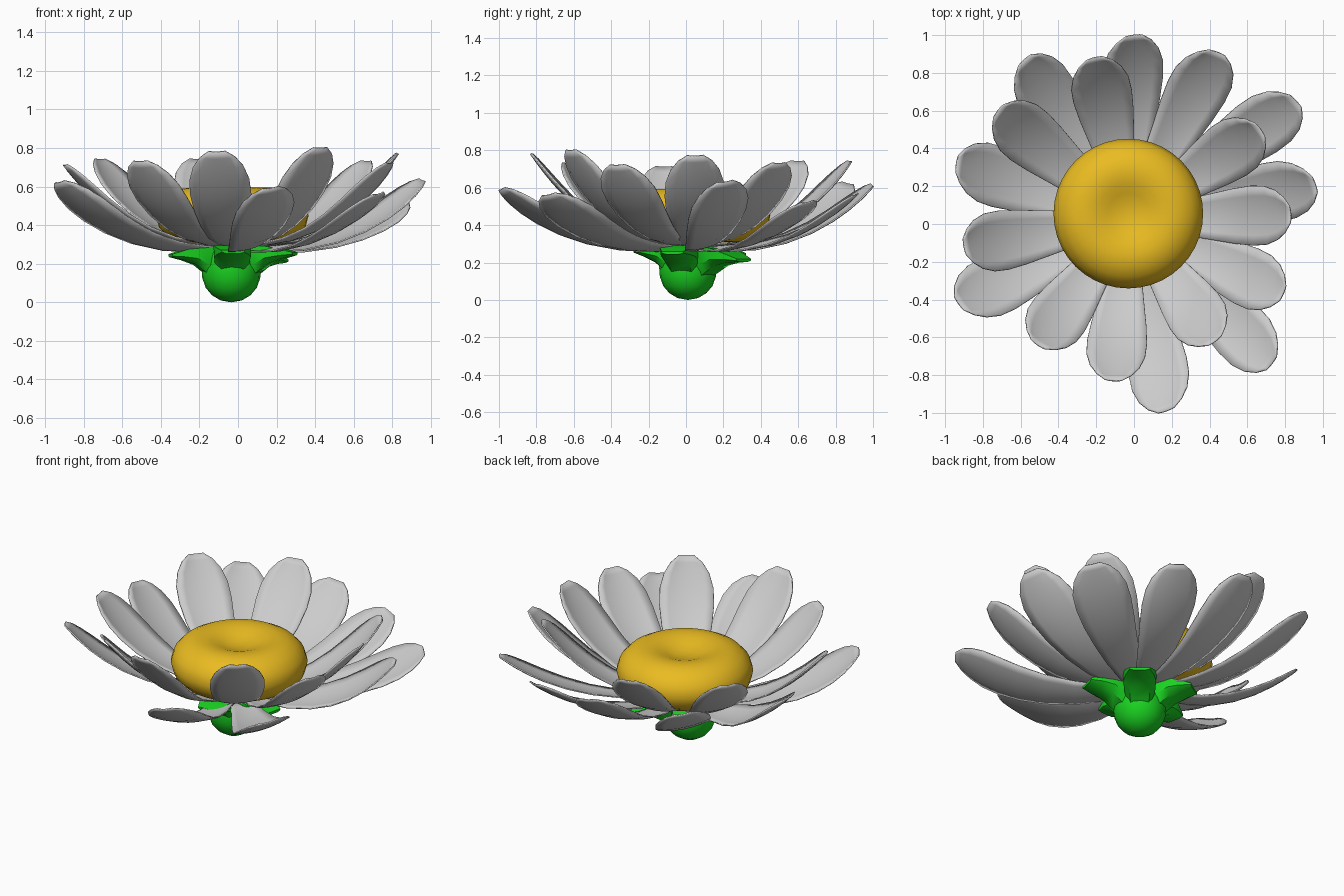
import bpy, bmesh, math
from mathutils import Vector

if "Cube" in bpy.data.objects:
    bpy.data.objects.remove(bpy.data.objects["Cube"])

CX, CY = -0.025, 0.025


def material(name, rgb):
    m = bpy.data.materials.new(name)
    m.diffuse_color = (*rgb, 1)
    m.use_nodes = True
    m.node_tree.nodes["Principled BSDF"].inputs["Base Color"].default_value = m.diffuse_color
    return m


def finish(name, bm, mat=None, angle=40):
    bmesh.ops.recalc_face_normals(bm, faces=bm.faces)
    me = bpy.data.meshes.new(name)
    bm.to_mesh(me)
    bm.free()
    ob = bpy.data.objects.new(name, me)
    bpy.context.collection.objects.link(ob)
    if mat:
        me.materials.append(mat)
    bpy.ops.object.select_all(action='DESELECT')
    ob.select_set(True)
    bpy.context.view_layer.objects.active = ob
    bpy.ops.object.shade_smooth_by_angle(angle=math.radians(angle))
    return ob


def lathe(name, profile, x, y, steps, mat):
    bm = bmesh.new()
    vs = [bm.verts.new((x + r, y, z)) for r, z in profile]
    es = [bm.edges.new(p) for p in zip(vs, vs[1:])]
    bmesh.ops.spin(bm, geom=vs + es, cent=(x, y, 0), axis=(0, 0, 1),
                   angle=2 * math.pi, steps=steps)
    bmesh.ops.remove_doubles(bm, verts=bm.verts, dist=0.0005)
    return finish(name, bm, mat)


# position along the petal, half width
OUTLINE = [(0, .05), (.12, .07), (.28, .10), (.45, .127), (.6, .15), (.73, .163),
           (.83, .16), (.91, .135), (.965, .095), (1, .045)]


def petal(name, tip, base_z, ctrl_z, roll, width=1.0):
    """Curved petal; roll lifts its counter-clockwise edge."""
    d = Vector((tip[0] - CX, tip[1] - CY, 0))
    length = d.length
    d.normalize()
    side = Vector((-d.y, d.x, 0))
    p0 = Vector((.07, base_z))
    p1 = Vector((.6 * length, ctrl_z))
    p2 = Vector((length, tip[2]))
    sn, cs = math.sin(math.radians(roll)), math.cos(math.radians(roll))
    bm = bmesh.new()
    rows = []
    for t, hw in OUTLINE:
        p = p0 * (1 - t) ** 2 + p1 * 2 * t * (1 - t) + p2 * t * t
        tan = ((p1 - p0) * (1 - t) + (p2 - p1) * t).normalized()
        row = []
        for i in range(-3, 4):
            u = i / 3
            w = u * hw * width
            up = .022 * u * u * hw / .157 + w * sn
            r, z = p.x - tan.y * up, p.y + tan.x * up
            row.append(bm.verts.new(Vector((CX, CY, z)) + d * r + side * (w * cs)))
        rows.append(row)
    for a, b in zip(rows, rows[1:]):
        for i in range(6):
            bm.faces.new((a[i], a[i + 1], b[i + 1], b[i]))
    ob = finish(name, bm)
    s = ob.modifiers.new("thickness", 'SOLIDIFY')
    s.thickness = .008
    s.offset = 0
    return ob


yellow = material("yellow", (.82, .5, .015))
green = material("green", (.01, .65, .015))

# petal tips (x, y, z): low overlapping outer ring, then steeper inner ring
outer = [(0, 1, .61), (.44, .91, .56), (.86, .65, .52), (.96, .21, .63), (.73, -.74, .56),
         (.17, -.99, .59), (-.93, -.42, .62), (-.94, .32, .61), (-.58, .87, .62)]
inner = [(.67, .5, .73), (.83, .05, .77), (.79, -.37, .72), (.43, -.62, .80),
         (-.11, -.83, .78), (-.51, -.64, .73), (-.9, -.12, .71), (-.72, .6, .74),
         (-.21, .88, .74)]
for i, tip in enumerate(outer):
    petal(f"outer_petal_{i + 1}", tip, .275, .215, 12)
for i, tip in enumerate(inner):
    petal(f"inner_petal_{i + 1}", tip, .295, .275, 2, .97)

# dimpled flower centre
lathe("flower_centre",
      [(0, .545), (.06, .55), (.11, .566), (.16, .584), (.22, .594), (.28, .586),
       (.335, .557), (.378, .51), (.396, .45), (.38, .39), (.335, .342), (.26, .312),
       (0, .30)], -.03, .055, 40, yellow)

# rounded green cup under the petals
KX, KY = -.035, .01
lathe("calyx_cup",
      [(0, 0), (.055, .01), (.1, .037), (.132, .075), (.15, .125), (.154, .18),
       (.145, .24), (.13, .29), (0, .29)], KX, KY, 20, green)

# blunt sepals flaring from the cup: length fraction, half width, bottom, top
SECTIONS = [(.2, .075, .10, .29), (.42, .092, .15, .29), (.6, .098, .195, .288),
            (.8, .085, .218, .27), (1, .06, .234, .25)]
# azimuth in degrees, length, droop of the tip
SEPALS = [(-88, .29, -.02), (-14, .34, -.01), (50, .39, .03), (122, .33, 0), (190, .32, 0)]
for k, (az, length, droop) in enumerate(SEPALS):
    a = math.radians(az)
    d, s = Vector((math.cos(a), math.sin(a), 0)), Vector((-math.sin(a), math.cos(a), 0))
    bm = bmesh.new()
    rings = []
    for f, hw, lo, hi in SECTIONS:
        lo, hi = lo - droop * f * f, hi - droop * f * f
        mid = lo + (hi - lo) * .35
        pts = [(-hw, hi), (-hw * .97, mid), (-hw * .6, lo), (hw * .6, lo), (hw * .97, mid), (hw, hi)]
        rings.append([bm.verts.new(Vector((KX, KY, z)) + d * (f * length) + s * w) for w, z in pts])
    for p, q in zip(rings, rings[1:]):
        for i in range(6):
            j = (i + 1) % 6
            bm.faces.new((p[i], p[j], q[j], q[i]))
    bm.faces.new(rings[0])
    bm.faces.new(rings[-1])
    finish(f"sepal_{k + 1}", bm, green)
